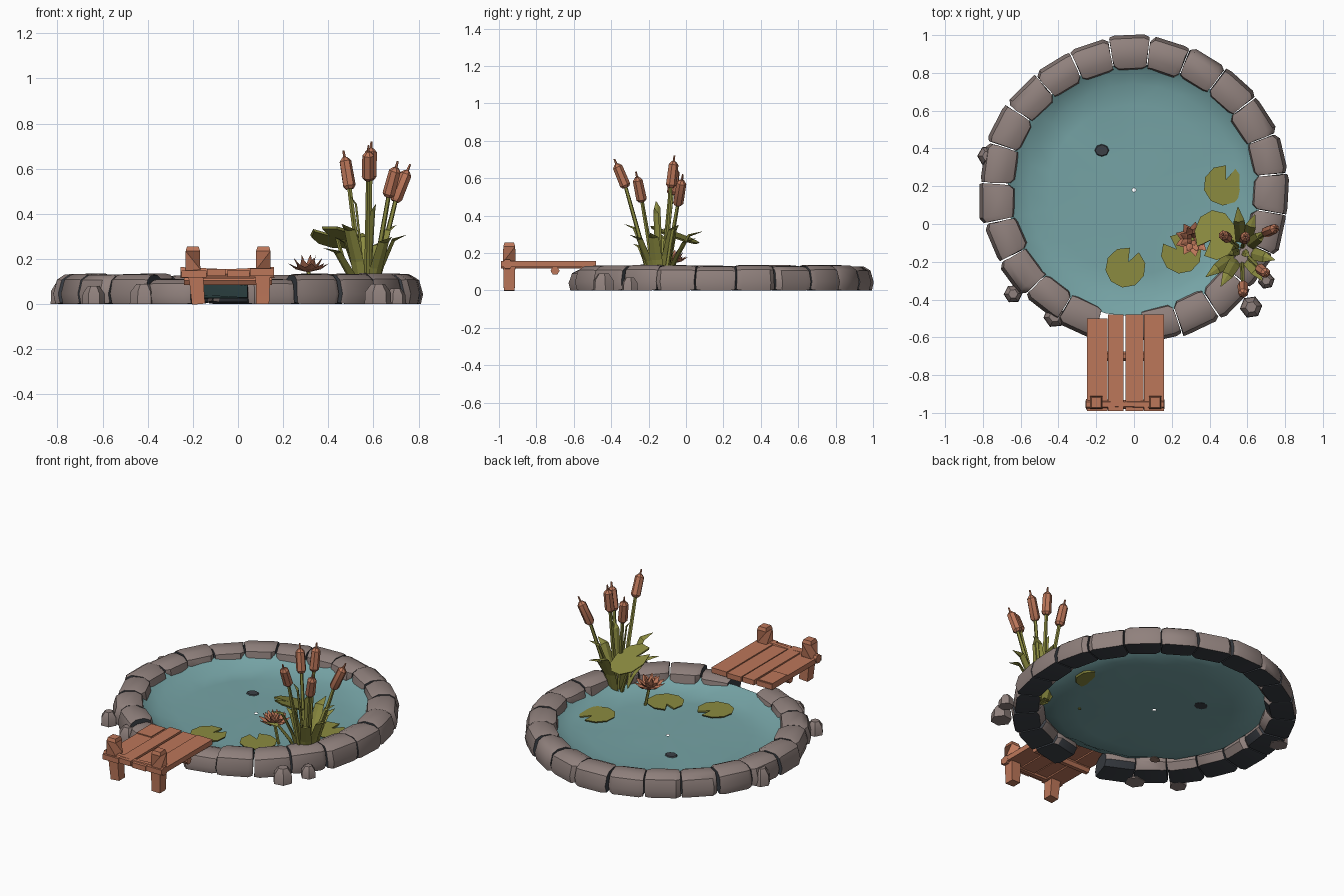
import bpy, math, random
from mathutils import Vector, Matrix

if "Cube" in bpy.data.objects:
    bpy.data.objects.remove(bpy.data.objects["Cube"])

random.seed(4)
TAU = 2 * math.pi
CY = 0.18  # pond centre in y


def material(name, rgb):
    m = bpy.data.materials.new(name)
    m.diffuse_color = [(c / 255) ** 2.2 for c in rgb] + [1]
    m.use_nodes = True
    m.node_tree.nodes["Principled BSDF"].inputs["Base Color"].default_value = m.diffuse_color
    return m


STONE = material("warm grey stone", (143, 128, 124))
SLATE = material("dark slate", (62, 66, 72))
WATER = material("pond blue", (117, 162, 164))
WOOD = material("reddish wood", (187, 118, 90))
GREEN = material("olive green", (138, 138, 66))
SPOT = material("muted orange", (150, 122, 108))


def loft(name, rings, mat, smooth=35, caps=True):
    """Skin a list of equal closed rings into one object."""
    n = len(rings[0])
    verts = [tuple(p) for r in rings for p in r]
    faces = [(i * n + j, i * n + (j + 1) % n, (i + 1) * n + (j + 1) % n, (i + 1) * n + j)
             for i in range(len(rings) - 1) for j in range(n)]
    if caps:
        faces += [tuple(reversed(range(n))), tuple(range(len(verts) - n, len(verts)))]
    me = bpy.data.meshes.new(name)
    me.from_pydata(verts, [], faces)
    me.materials.append(mat)
    if smooth:
        me.shade_smooth()
        me.set_sharp_from_angle(angle=math.radians(smooth))
    ob = bpy.data.objects.new(name, me)
    bpy.context.collection.objects.link(ob)
    return ob


def tube(name, pts, radii, mat, sides=6, flat=1.0, twist=0.0, smooth=35):
    """Sweep a polygon (squashed by flat) along a path."""
    pts = [Vector(p) for p in pts]
    rings = []
    for i, p in enumerate(pts):
        t = (pts[min(i + 1, len(pts) - 1)] - pts[max(i - 1, 0)]).normalized()
        side = t.cross(Vector((0, 0, 1)))
        side = side.normalized() if side.length > 0.01 else Vector((1, 0, 0))
        up = side.cross(t)
        rings.append([p + radii[i] * (side * math.cos(a) + up * flat * math.sin(a))
                      for a in (twist + TAU * k / sides for k in range(sides))])
    return loft(name, rings, mat, smooth)


# Stone ring: wedge blocks with a gap under the dock
SECTION = [(.665, .01), (.635, .05), (.645, .112), (.69, .132), (.765, .13),
           (.80, .108), (.818, .045), (.808, 0)]
COUNT, GAP = 22, math.radians(18)
step = (TAU - GAP) / COUNT
for i in range(COUNT):
    mid = -math.pi / 2 - math.radians(6) + GAP / 2 + (i + .5) * step
    high = .84 if i in (0, COUNT - 1) else random.uniform(.96, 1.04)
    grow = random.uniform(-.012, .008)
    rings = []
    for u, s in ((-.49, .86), (-.36, 1), (.36, 1), (.49, .86)):
        tilt = random.uniform(-.008, .008)
        ring = []
        for r, z in SECTION:
            r = .728 + (r - .728) * s + (grow + tilt if r > .7 else tilt)
            z = (.066 + (z - .066) * (1 - (1 - s) * .5)) * high
            a = mid + u * step * (1 + random.uniform(-.05, .01))
            ring.append((r * math.cos(a), CY + r * math.sin(a), z))
        rings.append(ring)
    ob = loft(f"rim_stone_{i + 1}", rings, STONE, 38)
    ob.data.materials.append(SLATE)
    for p in ob.data.polygons:  # undersides and joint faces are dark
        tang = Vector((-math.sin(mid), math.cos(mid), 0))
        if p.normal.z < -.6 or abs(p.normal.dot(tang)) > .9:
            p.material_index = 1

# Small cobbles leaning on the outside of the ring
for i, (x, y, r, h) in enumerate([(-.775, .36, .055, .10), (-.64, -.37, .05, .08),
                                  (-.42, -.49, .06, .09), (.62, -.44, .06, .09),
                                  (.70, -.30, .045, .07)]):
    tube(f"cobble_{i + 1}", [(x, y, 0), (x, y, h * .6), (x, y, h)], [r, r * .95, r * .5],
         STONE, 6, twist=i)

# Water: shallow dish curling up against the stones
N = 28
rings = []
for r, z, j in ((.67, .092, .008), (.635, .07, .014), (.56, .035, .01), (.45, .026, .003),
                (.2, .026, 0), (.01, .026, 0)):
    ring = []
    for k in range(N):
        a = TAU * k / N
        ring.append((r * math.cos(a), CY + r * math.sin(a), z + random.uniform(-j, j)))
    rings.append(ring)
water = loft("water", rings, WATER, 60, caps=False)

# Fish backs showing at the surface
for name, x, y, r, m in (("dark_fish", -.17, .39, .042, SLATE), ("orange_fish", -.365, -.25, .033, SPOT)):
    tube(name, [(x, y, .022), (x, y, .031)], [r, r * .8], m, 8, flat=.85)


# Lily pads: notched discs
def pad(name, loc, r, notch, tilt=(0, 0), sx=1.0):
    mtx = Matrix.Translation(loc) @ Matrix.Rotation(tilt[0], 4, 'X') @ Matrix.Rotation(tilt[1], 4, 'Y')
    rings = []
    for z, s in ((-.005, .94), (.005, 1)):
        ring = [mtx @ Vector((.3 * r * math.cos(notch) * sx, .3 * r * math.sin(notch), z))]
        for k in range(10):
            a = notch + .25 + (TAU - .5) * k / 9
            ring.append(mtx @ Vector((s * r * sx * math.cos(a), s * r * math.sin(a), z)))
        rings.append(ring)
    loft(name, rings, GREEN, 0)


pad("lily_pad_right", (.475, .205, .037), .107, 1.2)
pad("lily_pad_front", (-.045, -.23, .039), .107, 1.1)
pad("lily_pad_middle", (.25, -.155, .039), .108, 2.4)
pad("raised_lily_pad", (.43, -.06, .295), .14, 3.9, (-.33, .12), .8)
tube("raised_pad_stem", [(.54, -.12, .02), (.47, -.08, .18), (.44, -.06, .29)], [.012, .01, .008], GREEN, 5)

# Water lily: three rings of pointed petals on a stem
FX, FY = .31, -.08
tube("flower_stem", [(FX + .03, FY, .02), (FX, FY, .15)], [.009, .009], GREEN, 5)
for layer, (count, reach, rise, w) in enumerate([(9, .092, .035, .026), (8, .068, .058, .022), (5, .035, .072, .016)]):
    for k in range(count):
        a = TAU * (k + layer * .5) / count
        d = Vector((math.cos(a), math.sin(a), 0))
        c = Vector((FX, FY, .145))
        tube(f"petal_{layer + 1}_{k + 1}",
             [c + d * .008, c + d * reach * .6 + Vector((0, 0, rise * .4)), c + d * reach + Vector((0, 0, rise))],
             [.01, w, .002], WOOD, 4, flat=.2, smooth=0)

# Cattails: stem, fat seed head and thin spike
BASE = Vector((.57, -.14, .015))
for i, (lo, hi) in enumerate([((.577, -.32, .55), (.578, -.372, .675)),
                              ((.665, -.235, .475), (.70, -.262, .605)),
                              ((.695, -.045, .455), (.75, -.022, .59)),
                              ((.495, -.075, .51), (.472, -.058, .65)),
                              ((.585, -.082, .55), (.59, -.065, .69))]):
    lo, hi = Vector(lo), Vector(hi)
    foot = BASE + Vector(((lo.x - BASE.x) * .25, (lo.y - BASE.y) * .25, 0))
    ax = hi - lo
    tube(f"cattail_stem_{i + 1}", [foot, foot.lerp(lo, .5) + Vector((0, 0, .02)), lo + ax * .1],
         [.014, .012, .010], GREEN, 5)
    tube(f"cattail_head_{i + 1}", [lo, lo + ax * .1, lo + ax * .88, hi], [.018, .029, .027, .012], WOOD, 7)
    tube(f"cattail_spike_{i + 1}", [hi - ax * .05, hi + ax * .22], [.007, .005], WOOD, 5)

# Reed blades arching out of the clump
for i, tip in enumerate([(.50, -.16, .475), (.38, -.28, .24), (.46, -.33, .35), (.745, -.19, .30),
                         (.70, -.04, .345), (.55, .09, .31), (.64, .05, .27), (.68, -.30, .29),
                         (.43, -.13, .29), (.61, -.17, .44)]):
    out = Vector((tip[0] - BASE.x, tip[1] - BASE.y, 0))
    z = tip[2]
    tall = z > .4
    path = [BASE + out * f + Vector((0, 0, h * z)) for f, h in
            ((.15, 0), (.38, .5), (.68, .9), (1, .97))]
    w = .02 if tall else .034
    tube(f"reed_blade_{i + 1}", path, [w * .8, w, w * .85, .002], GREEN, 4, flat=.28, smooth=0)


# Dock: planks, cross beams and two posts
def box(name, x0, x1, y0, y1, z0, z1, mat):
    loft(name, [[(x0, y0, z), (x1, y0, z), (x1, y1, z), (x0, y1, z)] for z in (z0, z1)], mat, 0)


for i, (x0, x1, y1, z) in enumerate([(-.25, -.14, -.50, .15), (-.137, -.056, -.48, .156),
                                     (-.046, .05, -.48, .152), (.053, .16, -.48, .157)]):
    box(f"dock_plank_{i + 1}", x0, x1, -.99, y1, z - .032, z, WOOD)
box("plank_patch", -.25, -.15, -.65, -.505, .148, .156, WOOD)
tube("front_beam", [(-.255, -.955, .14), (-.05, -.955, .134), (.16, -.955, .14)], [.028, .024, .028], WOOD, 6)
tube("back_beam", [(-.24, -.70, .105), (.15, -.70, .105)], [.024, .024], WOOD, 6)
for side, x, lean in (("left", -.2, .025), ("right", .112, -.003)):
    tube(f"{side}_post", [(x + lean, -.945, 0), (x + lean * .6, -.945, .11), (x, -.945, .15),
                          (x, -.945, .235), (x, -.945, .256)],
         [.041, .045, .047, .045, .036], WOOD, 4, twist=math.pi / 4, smooth=25)
